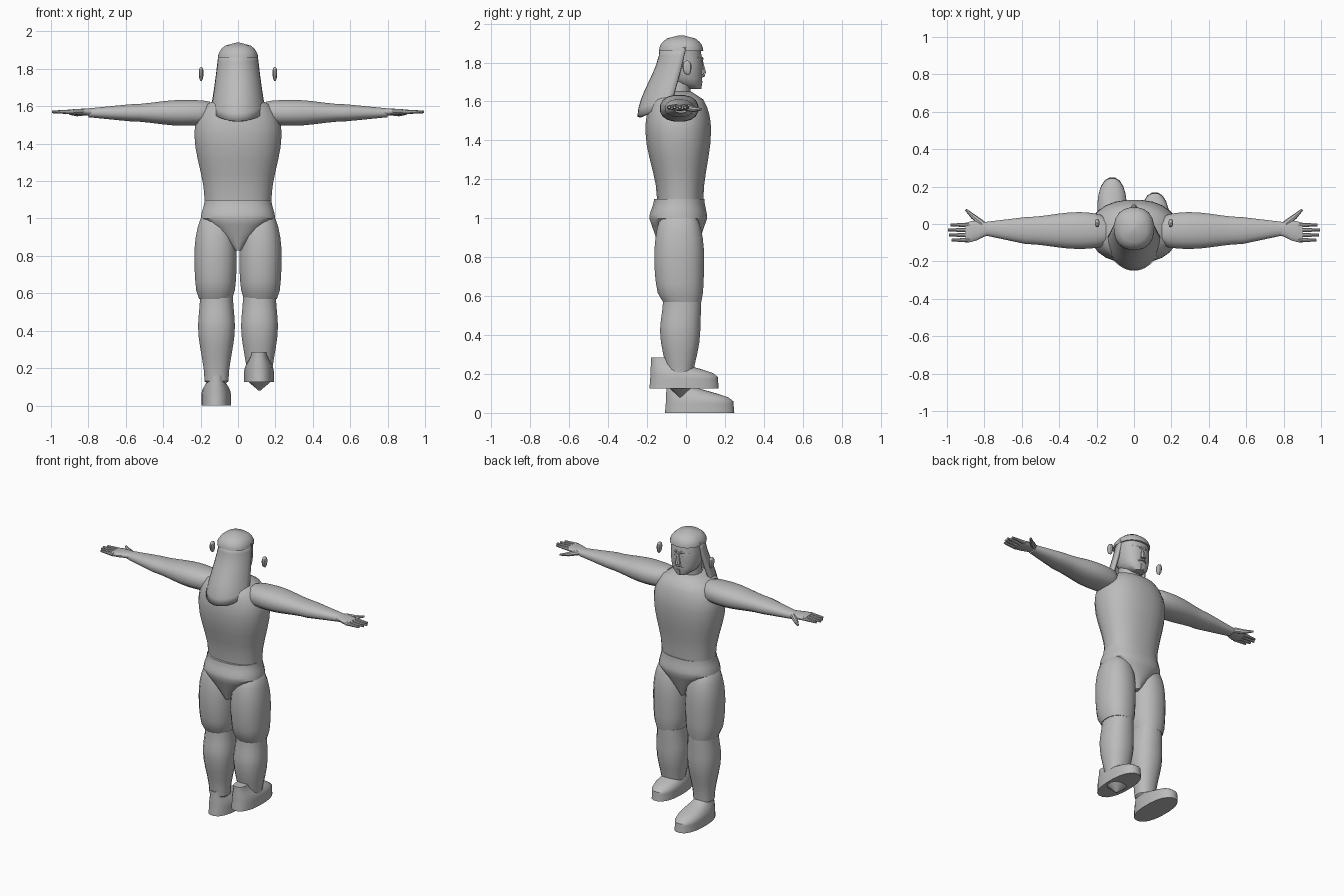
import bpy
import bmesh
import math
from mathutils import Vector

cube = bpy.data.objects.get("Cube")
if cube:
    bpy.data.objects.remove(cube, do_unlink=True)

grey = bpy.data.materials.new("plain grey")
grey.use_nodes = True
grey.diffuse_color = (0.5, 0.5, 0.5, 1)
grey.node_tree.nodes["Principled BSDF"].inputs["Base Color"].default_value = grey.diffuse_color


# Easing rules that shape a body between two cross-sections
def line(t):
    return t


def smooth(t):
    return t * t * (3 - 2 * t)


def swell(t):
    return math.sqrt(max(0, t * (2 - t)))


def dome(t):
    return 1 - swell(1 - t)


def finish(name, bm, mirror=False):
    """Turn a bmesh into a shaded object, optionally mirrored across x."""
    bmesh.ops.recalc_face_normals(bm, faces=bm.faces)
    mesh = bpy.data.meshes.new(name)
    bm.to_mesh(mesh)
    bm.free()
    mesh.materials.append(grey)
    obj = bpy.data.objects.new(name, mesh)
    bpy.context.collection.objects.link(obj)
    bpy.ops.object.select_all(action="DESELECT")
    obj.select_set(True)
    bpy.context.view_layer.objects.active = obj
    bpy.ops.object.shade_smooth_by_angle(angle=math.radians(35))
    if mirror:
        modifier = obj.modifiers.new("mirror", "MIRROR")
        modifier.use_mirror_merge = False
    return obj


def signed_power(value, power):
    return math.copysign(abs(value) ** power, value)


def bridge(bm, rows, closed):
    """Join neighbouring rows of vertices with quads."""
    count = len(rows[0])
    for low, high in zip(rows, rows[1:]):
        for i in range(count if closed else count - 1):
            j = (i + 1) % count
            bm.faces.new((low[i], low[j], high[j], high[i]))


def add_body(bm, start, *spans, offset=0, along_x=False, sides=16, square=2.3, steps=5):
    """Sections are (position, y centre, width radius, depth radius).
    Upright bodies have x = offset, bodies along x have z = offset."""
    sections = [start]
    for ease, end in spans:
        for step in range(1, steps + 1):
            t = step / steps
            blend = Vector(start).lerp(Vector(end), ease(t))
            blend[0] = start[0] + (end[0] - start[0]) * t
            sections.append(blend)
        start = end
    rows = []
    for position, y, width, depth in sections:
        row = []
        for i in range(sides):
            angle = math.tau * (i + 0.5) / sides
            across = signed_power(math.cos(angle), 2 / square)
            along = signed_power(math.sin(angle), 2 / square)
            if along_x:
                place = (position, y + depth * along, offset + width * across)
            else:
                place = (offset + width * across, y + depth * along, position)
            row.append(bm.verts.new(place))
        rows.append(row)
    bridge(bm, rows, closed=True)
    bm.faces.new(rows[0])
    bm.faces.new(rows[-1])


def body(name, *sections, mirror=False, **options):
    bm = bmesh.new()
    add_body(bm, *sections, **options)
    return finish(name, bm, mirror)


def add_rod(bm, start, end, thick, thin):
    """Tapered rod between two points."""
    start, end = Vector(start), Vector(end)
    span = end - start
    made = bmesh.ops.create_cone(bm, cap_ends=True, segments=8, radius1=thick,
                                 radius2=thin, depth=span.length)
    turn = span.to_track_quat("Z", "Y")
    for vert in made["verts"]:
        vert.co = turn @ vert.co + (start + end) / 2


# Torso, neck and hips
body("torso", (1.1, -.03, .18, .12), (smooth, (1.45, -.04, .235, .17)),
     (dome, (1.65, -.05, .08, .08)), sides=24)
body("neck", (1.6, -.05, .08, .07), (line, (1.76, -.03, .07, .06)))
body("hips", (.83, -.04, .02, .09), (line, (1, -.04, .2, .15)),
     (smooth, (1.1, -.035, .18, .13)), sides=24)

# Legs, with the shin ending in a small cone under the ankle
body("thighs", (.57, -.02, .09, .1), (swell, (.8, -.035, .115, .13)),
     (dome, (1.05, -.04, .03, .05)), offset=.12, mirror=True)
body("lower_legs", (.08, -.03, .005, .005), (line, (.13, -.03, .065, .06)),
     (smooth, (.42, -.03, .1, .105)), (smooth, (.58, -.02, .09, .1)),
     offset=.115, mirror=True)

# Boots: the left one is lifted and set back
for side, x, y, z in (("right", -.117, .07, 0), ("left", .112, -.01, .125)):
    body(side + "_boot", (z, y, .08, .18), (line, (z + .06, y, .08, .175)),
         (smooth, (z + .16, y - .12, .04, .05)), offset=x, sides=20)

# Arms
body("arms", (.15, -.04, .06, .07), (swell, (.3, -.035, .07, .1)),
     (smooth, (.58, -.035, .046, .073)), (line, (.8, -.025, .024, .036)),
     offset=1.565, along_x=True, mirror=True)

# Hands with four fingers and a thumb
bm = bmesh.new()
palm_height = 1.57
add_body(bm, (.77, -.025, .02, .034), (smooth, (.87, -.04, .016, .057)),
         (line, (.9, -.045, .012, .05)), offset=palm_height, along_x=True, steps=3)
for finger in range(4):
    y = -.005 - finger * .027
    reach = 1 - abs(finger - 1.3) * .015
    add_rod(bm, (.88, y, palm_height), (reach, y, palm_height), .013, .007)
thumb_joint = (.86, .04, 1.56)
add_rod(bm, (.81, 0, palm_height), thumb_joint, .018, .014)
add_rod(bm, thumb_joint, (.9, .077, 1.56), .014, .006)
finish("hands", bm, mirror=True)

# Head and hair cap
body("head", (1.665, .045, .035, .03), (swell, (1.8, -.02, .1, .105)),
     (line, (1.88, -.025, .1, .1)), sides=20)
body("hair_cap", (1.86, -.025, .108, .115), (dome, (1.94, -.025, .01, .01)), sides=20)

# Long hair sweeping away from the back of the head
bm = bmesh.new()
across, down = 16, 8
rows = []
for step in range(down + 1):
    fall = step / down
    width = .105 + .04 * fall
    front = -.08 * fall
    back = -.135 - .115 * smooth(fall)
    row = []
    for i in range(across + 1):
        angle = math.pi * (i / across - 0.5)
        middle = math.cos(angle)
        height = 1.88 - .36 * fall + .07 * fall * fall * (1 - middle)
        row.append(bm.verts.new((width * math.sin(angle),
                                 front + (back - front) * middle, height)))
    rows.append(row)
bridge(bm, rows, closed=False)
hair = finish("long_hair", bm)
thickness = hair.modifiers.new("thickness", "SOLIDIFY")
thickness.thickness = .02
thickness.offset = -1

# Face: nose, chin beard, brows, eyes and moustache
body("nose", (1.745, .085, .018, .02), (line, (1.82, .075, .008, .01)), sides=8, steps=2)
body("chin_beard", (1.665, .06, .018, .02), (smooth, (1.705, .072, .014, .014)),
     sides=8, steps=2)
bm = bmesh.new()
add_rod(bm, (.012, .08, 1.82), (.065, .055, 1.825), .011, .007)
add_rod(bm, (.025, .077, 1.797), (.052, .063, 1.797), .007, .005)
add_rod(bm, (0, .09, 1.735), (.042, .067, 1.72), .009, .006)
finish("brows_eyes_and_moustache", bm, mirror=True)

# Ears standing off to either side
body("ears", (1.735, .01, .003, .003), (swell, (1.78, .005, .013, .023)),
     (dome, (1.81, .005, .003, .003)), offset=.197, mirror=True, sides=10, steps=4)
